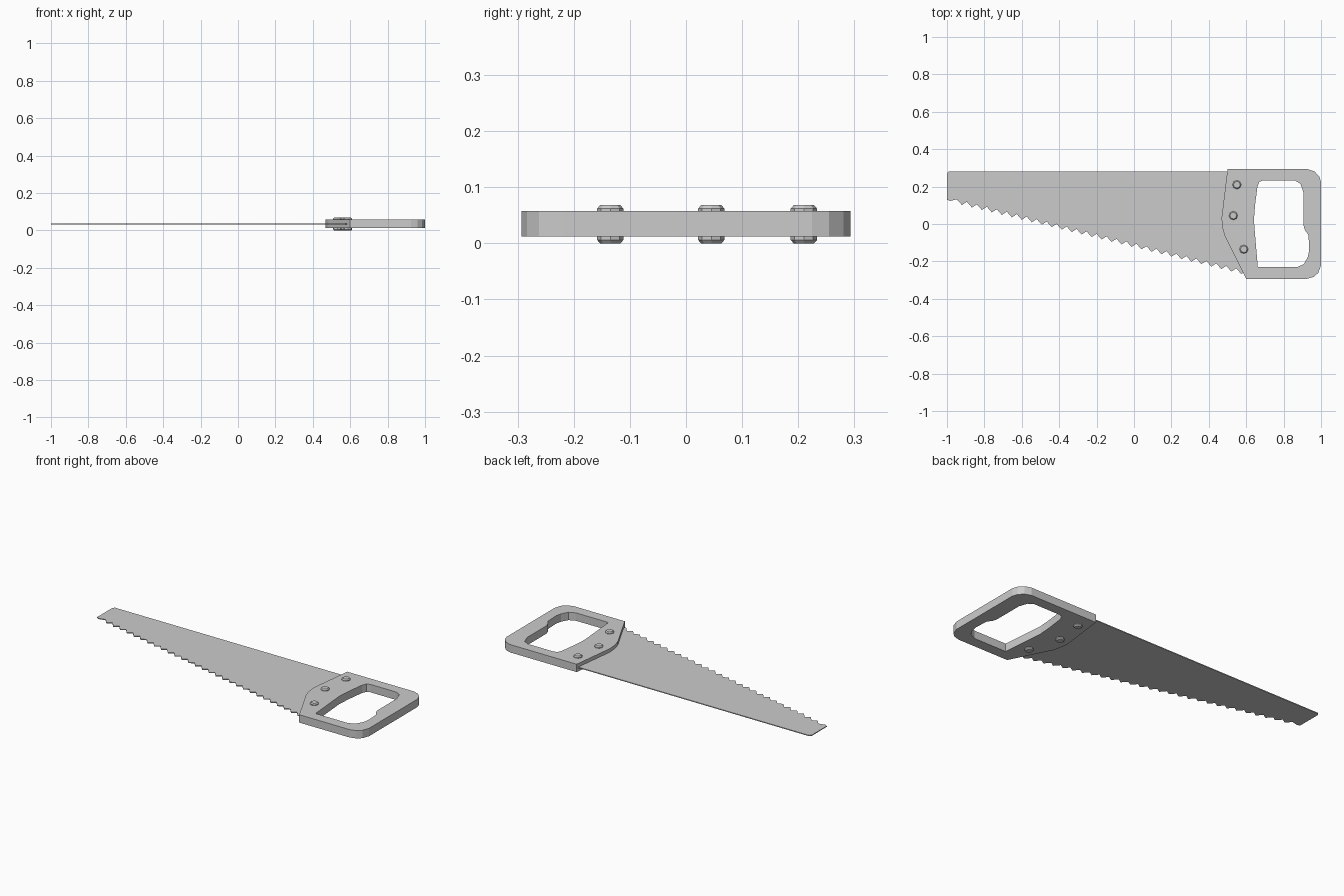
import bpy, bmesh
from math import cos, sin, pi

if "Cube" in bpy.data.objects:
    bpy.data.objects.remove(bpy.data.objects["Cube"])


def make_object(name, bm):
    bmesh.ops.recalc_face_normals(bm, faces=bm.faces[:])
    mesh = bpy.data.meshes.new(name)
    bm.to_mesh(mesh)
    bm.free()
    obj = bpy.data.objects.new(name, mesh)
    bpy.context.collection.objects.link(obj)
    return obj


def slab(name, loops, z0, z1):
    """Flat plate from an outline plus optional hole outlines."""
    bm = bmesh.new()
    edges = []
    for loop in loops:
        vs = [bm.verts.new((x, y, z0)) for x, y in loop]
        edges += [bm.edges.new((vs[i - 1], vs[i])) for i in range(len(vs))]
    bmesh.ops.triangle_fill(bm, edges=edges, use_beauty=True)
    bmesh.ops.dissolve_limit(bm, angle_limit=0.01, use_dissolve_boundaries=False,
                             verts=[], edges=[e for e in bm.edges if not e.is_boundary])
    res = bmesh.ops.extrude_face_region(bm, geom=bm.faces[:], use_keep_orig=True)
    top = [g for g in res["geom"] if isinstance(g, bmesh.types.BMVert)]
    bmesh.ops.translate(bm, verts=top, vec=(0, 0, z1 - z0))
    return make_object(name, bm)


# Blade: straight back, tapered lower edge with evenly spaced teeth
TEETH = 30
start, end = (-1.0, 0.145), (0.6, -0.25)
dx, dy = (end[0] - start[0]) / TEETH, (end[1] - start[1]) / TEETH
blade = [(0.6, 0.281), (-0.99, 0.281), (-1.0, 0.271)]
for i in range(TEETH):
    x, y = start[0] + i * dx, start[1] + i * dy
    blade += [(x, y), (x + 0.5 * dx, y + 0.5 * dy - 0.024)] if i else \
             [(x, y - 0.015), (x + 0.3 * dx, y - 0.022)]
blade.append(end)
slab("blade", [blade], 0.0325, 0.0375)

# Handle: closed grip with a finger opening
outer = [(0.5, 0.293), (0.93, 0.293), (0.965, 0.281), (0.99, 0.255), (1.0, 0.225),
         (1.0, -0.22), (0.985, -0.262), (0.96, -0.283), (0.925, -0.293), (0.6, -0.293),
         (0.485, -0.065), (0.473, -0.02), (0.468, 0.03), (0.474, 0.08)]
opening = [(0.69, 0.233), (0.86, 0.233), (0.89, 0.215), (0.907, 0.165), (0.907, -0.01),
           (0.914, -0.033), (0.933, -0.06), (0.937, -0.14), (0.93, -0.175),
           (0.908, -0.215), (0.87, -0.231), (0.662, -0.231), (0.65, -0.09),
           (0.641, 0.02), (0.647, 0.1), (0.66, 0.2), (0.67, 0.225)]
slab("handle", [outer, opening], 0.012, 0.058)

# Rivets: chamfered octagonal studs through the handle
SIDES = 8
rings = [(0.018, 0.0), (0.0235, 0.006), (0.0235, 0.062), (0.018, 0.068)]
for n, (cx, cy) in enumerate([(0.55, 0.21), (0.531, 0.045), (0.587, -0.135)]):
    bm = bmesh.new()
    vs = [[bm.verts.new((cx + r * cos(2 * pi * k / SIDES),
                         cy + r * sin(2 * pi * k / SIDES), z))
           for k in range(SIDES)] for r, z in rings]
    for a, b in zip(vs, vs[1:]):
        for k in range(SIDES):
            bm.faces.new((a[k - 1], a[k], b[k], b[k - 1]))
    bm.faces.new(vs[0])
    bm.faces.new(vs[-1])
    make_object(f"rivet_{n + 1}", bm)
